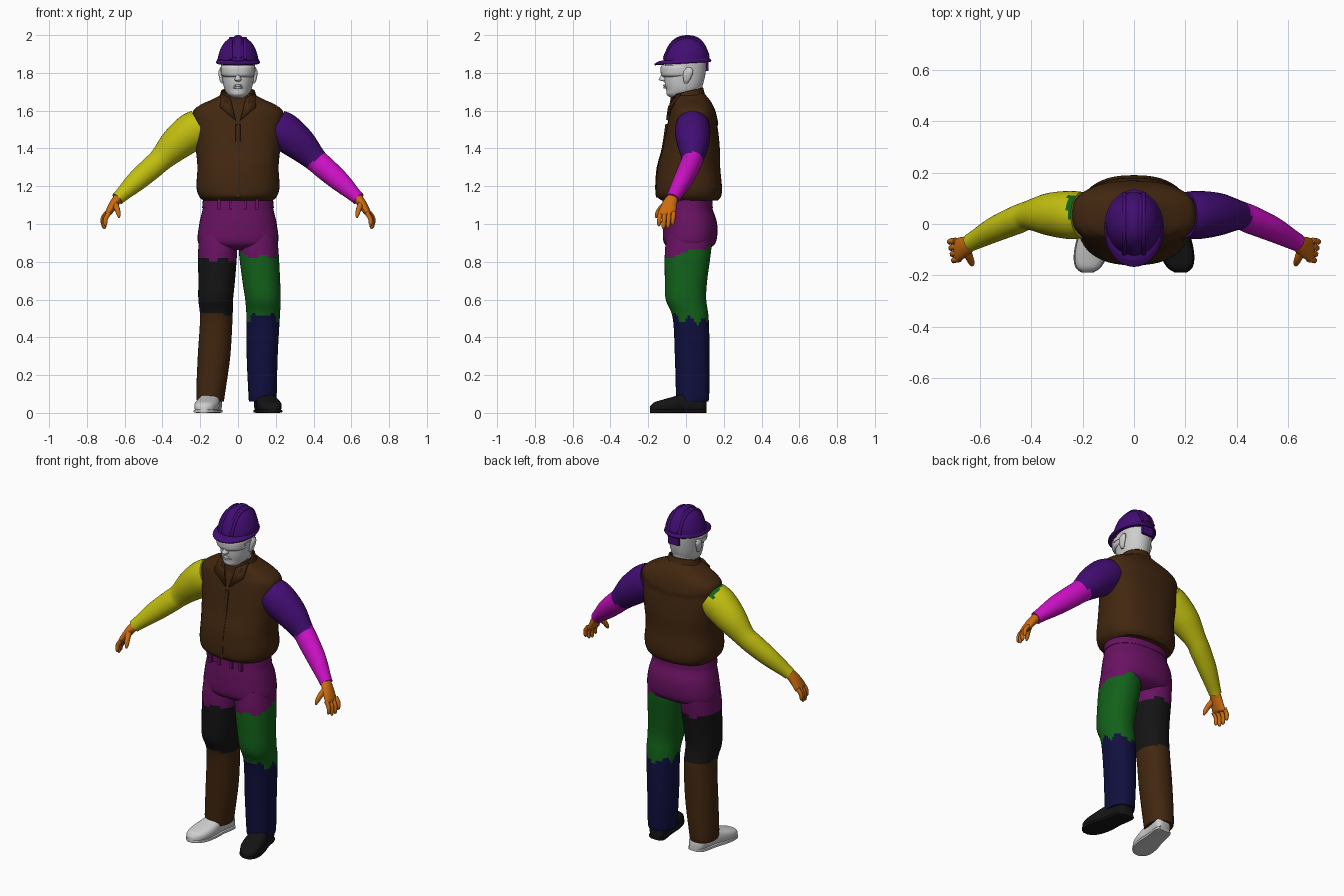
import bpy, bmesh, math
from mathutils import Vector

if "Cube" in bpy.data.objects:
    bpy.data.objects.remove(bpy.data.objects["Cube"])


def make_material(name, r, g, b):
    mat = bpy.data.materials.new(name)
    mat.use_nodes = True
    mat.diffuse_color = (r, g, b, 1)
    mat.node_tree.nodes["Principled BSDF"].inputs["Base Color"].default_value = (r, g, b, 1)
    return mat


brown = make_material("brown", .054, .02, .005)
yellow = make_material("yellow", .54, .52, .005)
purple = make_material("purple", .055, .004, .17)
magenta = make_material("magenta", .6, .005, .55)
orange = make_material("orange", .6, .15, .005)
plum = make_material("plum", .14, .006, .12)
green = make_material("green", .006, .12, .01)
navy = make_material("navy", .005, .005, .05)
black = make_material("black", .007, .007, .007)
grey = make_material("light grey", .62, .62, .62)
X, Y, Z = Vector((1, 0, 0)), Vector((0, 1, 0)), Vector((0, 0, 1))


def finish(name, bm, mats, rule=None, angle=45):
    """Turn a bmesh into a smooth object; the rule picks a material per face centre."""
    bmesh.ops.recalc_face_normals(bm, faces=bm.faces)
    if rule:
        for f in bm.faces:
            f.material_index = rule(f.calc_center_median())
    mesh = bpy.data.meshes.new(name)
    bm.to_mesh(mesh)
    bm.free()
    for m in mats:
        mesh.materials.append(m)
    mesh.shade_smooth()
    mesh.set_sharp_from_angle(angle=math.radians(angle))
    ob = bpy.data.objects.new(name, mesh)
    bpy.context.collection.objects.link(ob)
    return ob


def spline(keys, steps):
    """Smooth interpolation through all keys."""
    out = []
    for i in range(len(keys) - 1):
        a, b, c, d = (keys[max(0, min(len(keys) - 1, i + k))] for k in (-1, 0, 1, 2))
        for s in range(steps):
            t = s / steps
            out.append([q + t / 2 * (r - p + t * (2*p - 5*q + 4*r - s3 + t * (3*(q - r) + s3 - p)))
                        for p, q, r, s3 in zip(a, b, c, d)])
    return out + [list(keys[-1])]


def loft(name, keys, mats, rule=None, axis=Z, ref=X, power=1, n=32, steps=6,
         side=1, deform=None, caps=True):
    """Skin rings (x, y, z, radius, radius); axis None makes rings follow the path."""
    rows = spline(keys, steps)
    pts = [Vector(r[:3]) for r in rows]
    bm = bmesh.new()
    rings = []
    for i, r in enumerate(rows):
        t = axis or (pts[min(i + 1, len(pts) - 1)] - pts[max(i - 1, 0)]).normalized()
        u = (ref - t * ref.dot(t)).normalized()
        v = t.cross(u)
        ring = []
        for k in range(n):
            a = math.tau * k / n
            c, s = math.cos(a), math.sin(a)
            p = (pts[i] + u * r[3] * math.copysign(abs(c) ** power, c)
                 + v * r[4] * math.copysign(abs(s) ** power, s))
            if deform:
                p = deform(p)
            p.x *= side
            ring.append(bm.verts.new(p))
        rings.append(ring)
    for lo, hi in zip(rings, rings[1:]):
        for k in range(n):
            j = (k + 1) % n
            bm.faces.new((lo[k], lo[j], hi[j], hi[k]))
    if caps:
        bm.faces.new(rings[0])
        bm.faces.new(rings[-1])
    return finish(name, bm, mats, rule)


def box(name, centre, size, mat):
    bm = bmesh.new()
    bmesh.ops.create_cube(bm, size=1)
    for v in bm.verts:
        v.co = Vector(a * b + c for a, b, c in zip(v.co, size, centre))
    return finish(name, bm, [mat])


def thicken(ob, amount):
    mod = ob.modifiers.new("thickness", "SOLIDIFY")
    mod.thickness, mod.offset = amount, 0


# Jacket, with a raised yoke on the upper back
def yoke(p):
    if p.y > .06 and p.z > 1.53 + .12 * abs(p.x):
        p.y += .008
    return p


loft("jacket", [(0, .02, 1.125, .185, .15), (0, .015, 1.15, .208, .172), (0, .015, 1.2, .22, .175),
                (0, .015, 1.3, .215, .166), (0, .027, 1.4, .224, .152), (0, .032, 1.5, .235, .137),
                (0, .033, 1.59, .24, .117), (0, .032, 1.63, .2, .102), (0, .025, 1.66, .135, .09),
                (0, .02, 1.69, .08, .07)], [brown], power=.82, n=48, deform=yoke)
loft("front_placket", [(0, -.153, 1.14, .012, .006), (0, -.157, 1.2, .012, .006),
                       (0, -.149, 1.3, .012, .006), (0, -.123, 1.4, .012, .006),
                       (0, -.103, 1.53, .012, .006)], [brown], power=.5, n=12)


# Collar band, higher at the back, and two open flaps
def lean(p):
    p.z += .25 * p.y
    return p


collar = loft("collar", [(0, .015, 1.63, .115, .095), (0, .012, 1.67, .095, .082),
                         (0, .012, 1.7, .086, .075)], [brown], deform=lean, caps=False)
bm = bmesh.new()
bm.from_mesh(collar.data)
bmesh.ops.delete(bm, geom=[f for f in bm.faces if f.calc_center_median().y < -.045
                           and abs(f.calc_center_median().x) < .05], context="FACES")
bm.to_mesh(collar.data)
bm.free()
thicken(collar, .008)
for side, label in ((1, "left"), (-1, "right")):
    bm = bmesh.new()
    bm.faces.new([bm.verts.new((side * x, y, z)) for x, y, z in
                  ((.09, -.03, 1.69), (.04, -.075, 1.665), (.012, -.1, 1.55), (.095, -.09, 1.62))])
    thicken(finish(label + "_collar_flap", bm, [brown]), .012)

# Trouser seat, waistband and belt loops
loft("trouser_seat", [(0, .02, .862, .15, .08), (0, .02, .9, .211, .137), (0, .022, 1, .205, .143),
                      (0, .013, 1.08, .187, .128), (0, .01, 1.14, .18, .122)],
     [plum], power=.88, n=40)
loft("waistband", [(0, .011, 1.085, .19, .131), (0, .011, 1.13, .186, .128)],
     [plum], power=.88, n=40, steps=1)
for x in (-.1, -.04, .04, .1):
    box("belt_loop", (x, -.115, 1.105), (.015, .02, .055), plum)


# Legs: seat colour on top, then thigh and shin with ragged joins
def left_leg_rule(c):
    if c.z > .85 + .25 * c.y + .012 * math.sin(60 * c.x):
        return 0
    return 1 if c.z > .495 - .15 * c.y + .02 * math.sin(80 * c.y) else 2


def right_leg_rule(c):
    if c.z > .815 + .012 * math.sin(60 * c.x):
        return 0
    return 1 if c.z > .535 - .1 * c.x - .02 else 2


leg_heights = [(.02, .95, .12), (.01, .85, .122), (0, .7, .112), (0, .6, .107),
               (.025, .5, .095), (.033, .3, .092), (.035, .1, .088), (.035, .06, .083)]
left_fit = [(.105, .1), (.11, .105), (.123, .1), (.132, .094),
            (.133, .088), (.128, .082), (.13, .075), (.13, .072)]
right_fit = [(.105, .1), (.108, .103), (.113, .097), (.118, .092),
             (.115, .086), (.127, .086), (.145, .076), (.145, .07)]
for side, label, fit, mats, rule in (
        (1, "left", left_fit, [plum, green, navy], left_leg_rule),
        (-1, "right", right_fit, [plum, black, brown], right_leg_rule)):
    loft(label + "_leg", [(x, y, z, rx, ry) for (y, z, ry), (x, rx) in zip(leg_heights, fit)],
         mats, rule, power=.92, n=44, steps=9, side=side)

# Shoes with soles, turned slightly outward
shoe_profile = [(.108, .03, .065), (.085, .048, .09), (0, .052, .105), (-.07, .062, .085),
                (-.13, .06, .068), (-.17, .045, .055), (-.19, .018, .035)]
for side, label, mat in ((1, "left", black), (-1, "right", grey)):
    loft(label + "_shoe", [(.148 - .18 * y, y, h / 2, w, h / 2) for y, w, h in shoe_profile],
         [mat], axis=Y, power=.75, side=side, n=24)
    loft(label + "_sole", [(.148 - .18 * y, y, .009, w + .004, .009) for y, w, h in shoe_profile],
         [mat], axis=Y, power=.4, side=side, n=16)


# Arms and hands
def left_arm_rule(c):
    return int(.64 * c.x - .77 * c.z > -.77)


def right_arm_rule(c):
    return int(c.x > -.262 and c.z > 1.555 and c.y > .02)


for side, label, mats, rule in ((1, "left", [purple, magenta], left_arm_rule),
                                (-1, "right", [yellow, green], right_arm_rule)):
    loft(label + "_arm", [(.2, .035, 1.515, .09, .095), (.25, .035, 1.485, .094, .1),
                          (.33, .038, 1.42, .083, .088), (.41, .033, 1.34, .057, .064),
                          (.46, .015, 1.295, .055, .061), (.54, -.02, 1.225, .049, .054),
                          (.615, -.06, 1.155, .038, .038), (.638, -.072, 1.133, .035, .035)],
         mats, rule, axis=None, ref=Y, side=side)
    loft(label + "_palm", [(.625, -.065, 1.148, .028, .026), (.655, -.085, 1.11, .038, .024),
                           (.685, -.1, 1.06, .046, .018), (.69, -.102, 1.045, .04, .01)],
         [orange], axis=None, ref=Y, side=side, n=20)
    for i, length in enumerate((.06, .075, .072, .055)):
        x, y, z = .68 + .005 * i, -.137 + .024 * i, 1.06
        loft(label + "_finger", [(x, y, z, .012, .013), (x + .02, y - .003, z - length / 2, .012, .012),
                                 (x + .022, y - .006, z - length, .01, .01),
                                 (x + .02, y - .007, z - length - .012, .003, .003)],
             [orange], axis=None, ref=Y, side=side, n=10, steps=3)
    loft(label + "_thumb", [(.655, -.095, 1.115, .02, .018), (.64, -.135, 1.08, .015, .015),
                            (.632, -.153, 1.05, .012, .011), (.63, -.16, 1.033, .004, .004)],
         [orange], axis=None, ref=Y, side=side, n=10, steps=3)

# Head, face and ears
loft("neck", [(0, .025, 1.6, .062, .065), (0, .02, 1.68, .06, .065), (0, .02, 1.76, .062, .07)], [grey])
loft("head", [(0, -.045, 1.668, .028, .035), (0, -.03, 1.685, .053, .072), (0, -.015, 1.71, .07, .09),
              (0, -.01, 1.75, .08, .103), (0, -.005, 1.81, .087, .11), (0, 0, 1.86, .09, .107),
              (0, 0, 1.9, .08, .095)], [grey], power=.95, n=40)
loft("nose", [(0, -.112, 1.755, .01, .008), (0, -.12, 1.764, .018, .024),
              (0, -.116, 1.785, .011, .018), (0, -.11, 1.82, .008, .012)], [grey], n=16)
for z in (1.722, 1.733):
    loft("lip", [(-.027, -.1, z, .003, .003), (0, -.113, z, .008, .006), (.027, -.1, z, .003, .003)],
         [grey], axis=X, ref=Y, n=12)
for side, label in ((1, "left"), (-1, "right")):
    loft(label + "_ear", [(.08, 0, 1.745, .008, .008), (.088, .004, 1.765, .01, .018),
                          (.092, .012, 1.805, .012, .026), (.088, .015, 1.828, .006, .012)],
         [grey], side=side, n=16)
    box(label + "_glasses_arm", (side * .09, -.015, 1.815), (.008, .1, .012), grey)
loft("safety_glasses", [(0, -.035, 1.778, .072, .085), (0, -.035, 1.79, .088, .097),
                        (0, -.035, 1.825, .092, .1), (0, -.035, 1.838, .088, .094)],
     [grey], power=.9)


# Hard hat: shell, brim, crown ridges and nape strap
def droop(p):
    p.z += .06 * p.y
    return p


loft("helmet_shell", [(0, 0, 1.855, .11, .122), (0, .002, 1.9, .102, .117), (0, .002, 1.95, .08, .092),
                      (0, .002, 1.982, .046, .056), (0, .002, 1.994, .01, .012)],
     [purple], n=40, deform=droop)
loft("helmet_brim", [(0, -.017, 1.85, .112, .146), (0, -.016, 1.858, .116, .15),
                     (0, -.008, 1.872, .109, .132)], [purple], n=40, deform=droop)
for x, r, drop in ((0, .02, 0), (.038, .009, .009), (-.038, .009, .009)):
    loft("crown_ridge", [(x, -.117, 1.88 - drop, r, .006), (x, -.085, 1.947 - drop, r, .006),
                         (x, -.045, 1.982 - drop, r, .007), (x, .005, 1.993 - drop, r, .007),
                         (x, .055, 1.984 - drop, r, .007), (x, .092, 1.952 - drop, r, .006),
                         (x, .12, 1.89 - drop, r, .006)], [purple], axis=None, n=14)
box("nape_strap", (0, .113, 1.835), (.07, .014, .05), purple)
